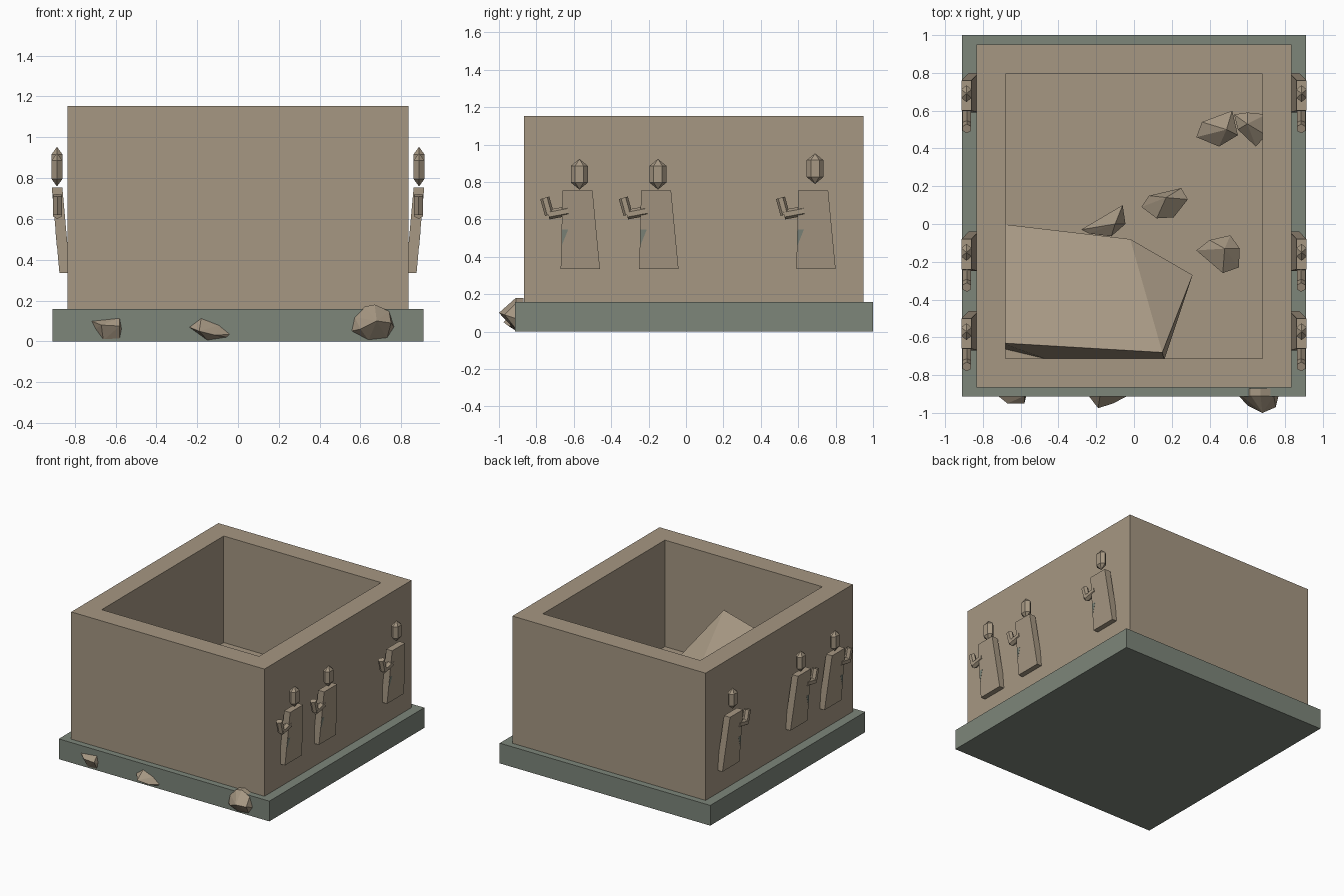
import bpy
import bmesh
import math
from mathutils import Vector

default_cube = bpy.data.objects.get("Cube")
if default_cube:
    bpy.data.objects.remove(default_cube, do_unlink=True)


def make_material(name, colour):
    material = bpy.data.materials.new(name)
    material.use_nodes = True
    material.diffuse_color = (*colour, 1)
    shader = next(n for n in material.node_tree.nodes if n.type == "BSDF_PRINCIPLED")
    shader.inputs["Base Color"].default_value = (*colour, 1)
    return material


sandstone = make_material("sandstone", (0.38, 0.31, 0.225))
grey_stone = make_material("grey_green_stone", (0.205, 0.237, 0.195))


def finish(name, bm, material, mirrored=False):
    bmesh.ops.recalc_face_normals(bm, faces=bm.faces)
    mesh = bpy.data.meshes.new(name)
    bm.to_mesh(mesh)
    bm.free()
    mesh.materials.append(material)
    obj = bpy.data.objects.new(name, mesh)
    bpy.context.collection.objects.link(obj)
    if mirrored:
        obj.modifiers.new("other_side", "MIRROR").use_axis[0] = True
    return obj


def box_mesh(low, high):
    low, high = Vector(low), Vector(high)
    bm = bmesh.new()
    bmesh.ops.create_cube(bm, size=1)
    for v in bm.verts:
        v.co = (low + high) / 2 + v.co * (high - low)
    return bm


def hull(name, points, material, mirrored=False):
    bm = bmesh.new()
    for p in points:
        bm.verts.new(p)
    result = bmesh.ops.convex_hull(bm, input=bm.verts)
    spare = {g for g in result["geom_interior"] if isinstance(g, bmesh.types.BMVert)}
    bmesh.ops.delete(bm, geom=list(spare), context="VERTS")
    bmesh.ops.dissolve_limit(bm, angle_limit=math.radians(1),
                             verts=bm.verts, edges=bm.edges)
    return finish(name, bm, material, mirrored)


def side_prism(name, outline, inner, outer, material):
    """Extrude a (y, z) outline along x; inner and outer give x at height z."""
    bm = bmesh.new()
    near = [bm.verts.new((outer(z), y, z)) for y, z in outline]
    far = [bm.verts.new((inner(z), y, z)) for y, z in outline]
    bm.faces.new(near)
    bm.faces.new(far[::-1])
    for i in range(len(outline)):
        j = (i + 1) % len(outline)
        bm.faces.new((near[i], far[i], far[j], near[j]))
    return finish(name, bm, material, mirrored=True)


# Plinth
finish("plinth", box_mesh((-0.91, -0.913, 0), (0.91, 1, 0.158)), grey_stone)

# Open walled court: the top is inset, then a straight-sided well is sunk to the floor
court = box_mesh((-0.835, -0.866, 0.158), (0.835, 0.95, 1.152))
top = max(court.faces, key=lambda f: f.calc_center_median().z)
bmesh.ops.inset_region(court, faces=[top], thickness=0.155, use_even_offset=True)
well = bmesh.ops.extrude_discrete_faces(court, faces=[top])["faces"][0]
rim = [e for e in court.edges if e.is_boundary and e not in well.edges[:]]
for v in well.verts:
    v.co.z = 0.32
bmesh.ops.bridge_loops(court, edges=rim + well.edges[:]) if rim else None
finish("walls", court, sandstone)

# Large fallen block leaning on the front wall
hull("fallen_block", [
    (-0.7, 0, 0.32), (-0.02, -0.08, 0.5), (0.31, -0.27, 0.45),
    (0.15, -0.68, 0.76), (-0.7, -0.63, 0.57), (-0.7, -0.66, 0.3),
    (-0.45, -0.72, 0.3), (0.16, -0.72, 0.5), (0.14, -0.7, 0.3),
    (0.2, -0.3, 0.3), (-0.05, -0.12, 0.3)], sandstone)

# Rubble on the floor: top outline, then the peak position
floor_rubble = [
    ([(.33, .46), (.36, .54), (.52, .6), (.55, .47), (.45, .41)], (.49, .5)),
    ([(.53, .58), (.6, .59), (.7, .58), (.7, .47), (.645, .41), (.55, .5)], (.6, .53)),
    ([(.04, .09), (.08, .15), (.25, .19), (.285, .13), (.21, .035), (.12, .03)], (.17, .14)),
    ([(-.28, -.03), (-.06, .1), (-.045, 0), (-.12, -.065), (-.24, -.05)], (-.1, 0)),
    ([(.33, -.14), (.4, -.085), (.51, -.06), (.56, -.13), (.555, -.23), (.47, -.26)], (.48, -.13)),
]
for i, (outline, (px, py)) in enumerate(floor_rubble):
    points = [(x, y, 0.37 + 0.03 * (k % 2)) for k, (x, y) in enumerate(outline)]
    points.append((px, py, 0.46))
    points += [(px + (x - px) * 0.6, py + (y - py) * 0.6, 0.31) for x, y in outline]
    hull(f"floor_rubble_{i + 1}", points, sandstone)

# Rubble against the plinth: front outline, then the foremost points
front_rubble = [
    ([(-.72, .1), (-.58, .115), (-.57, .06), (-.66, .005), (-.58, .01), (-.7, .06)],
     [(-.67, -.95, .08), (-.58, -.95, .075)]),
    ([(-.24, .07), (-.18, .115), (-.09, .08), (-.035, .035), (-.05, .02), (-.15, .005)],
     [(-.19, -.975, .05), (-.11, -.95, .03)]),
    ([(.555, .05), (.57, .12), (.62, .17), (.67, .18), (.74, .15), (.765, .07),
      (.73, .015), (.64, .005)],
     [(.68, -1, .1), (.75, -.97, .09), (.6, -.96, .06)]),
]
for i, (outline, tips) in enumerate(front_rubble):
    points = [(x, y, z) for x, z in outline for y in (-0.87, -0.91)]
    hull(f"front_rubble_{i + 1}", points + tips, sandstone)


# Robed figures in relief, repeated on both side walls
def lean_outer(z):
    return 0.875 + (z - 0.335) * 0.09


def lean_inner(z):
    return lean_outer(z) - 0.052


def limb(name, start, end, radius):
    """Six-sided straight limb between two (y, z) points."""
    a, b = Vector((0.885, *start)), Vector((0.885, *end))
    across = (b - a).normalized().cross(Vector((1, 0, 0)))
    points = []
    for k in range(6):
        angle = k * math.tau / 6
        offset = Vector((radius * math.sin(angle), 0, 0)) + across * radius * math.cos(angle)
        points += [a + offset, b + offset]
    hull(name, points, sandstone, mirrored=True)


def figure(label, y0, head_z):
    robe = [(-.1, .335), (.11, .335), (.07, .755), (-.09, .755)]
    side_prism(f"robe_{label}", [(y0 + y, z) for y, z in robe],
               lean_inner, lean_outer, sandstone)
    limb(f"forearm_{label}", (y0 - .06, .645), (y0 - .165, .625), 0.026)
    limb(f"hand_{label}", (y0 - .16, .625), (y0 - .185, .715), 0.025)
    # Thin worn patch on the robe
    patch = [(-.094, .46), (-.06, .545), (-.093, .545)]
    side_prism(f"robe_patch_{label}", [(y0 + y, z) for y, z in patch],
               lambda z: lean_outer(z) - 0.002, lambda z: lean_outer(z) + 0.001, grey_stone)
    # Six-sided head with pointed ends
    ring = [(0.887 + 0.031 * math.sin(k * math.tau / 6), y0 + 0.045 * math.cos(k * math.tau / 6))
            for k in range(6)]
    points = [(x, y, head_z + dz) for x, y in ring for dz in (-0.045, 0.045)]
    points += [(0.887, y0, head_z + dz) for dz in (-0.082, 0.082)]
    hull(f"head_{label}", points, sandstone, mirrored=True)


for label, y0, head_z in (("front", -0.57, 0.841), ("middle", -0.15, 0.841),
                          ("rear", 0.69, 0.871)):
    figure(label, y0, head_z)
